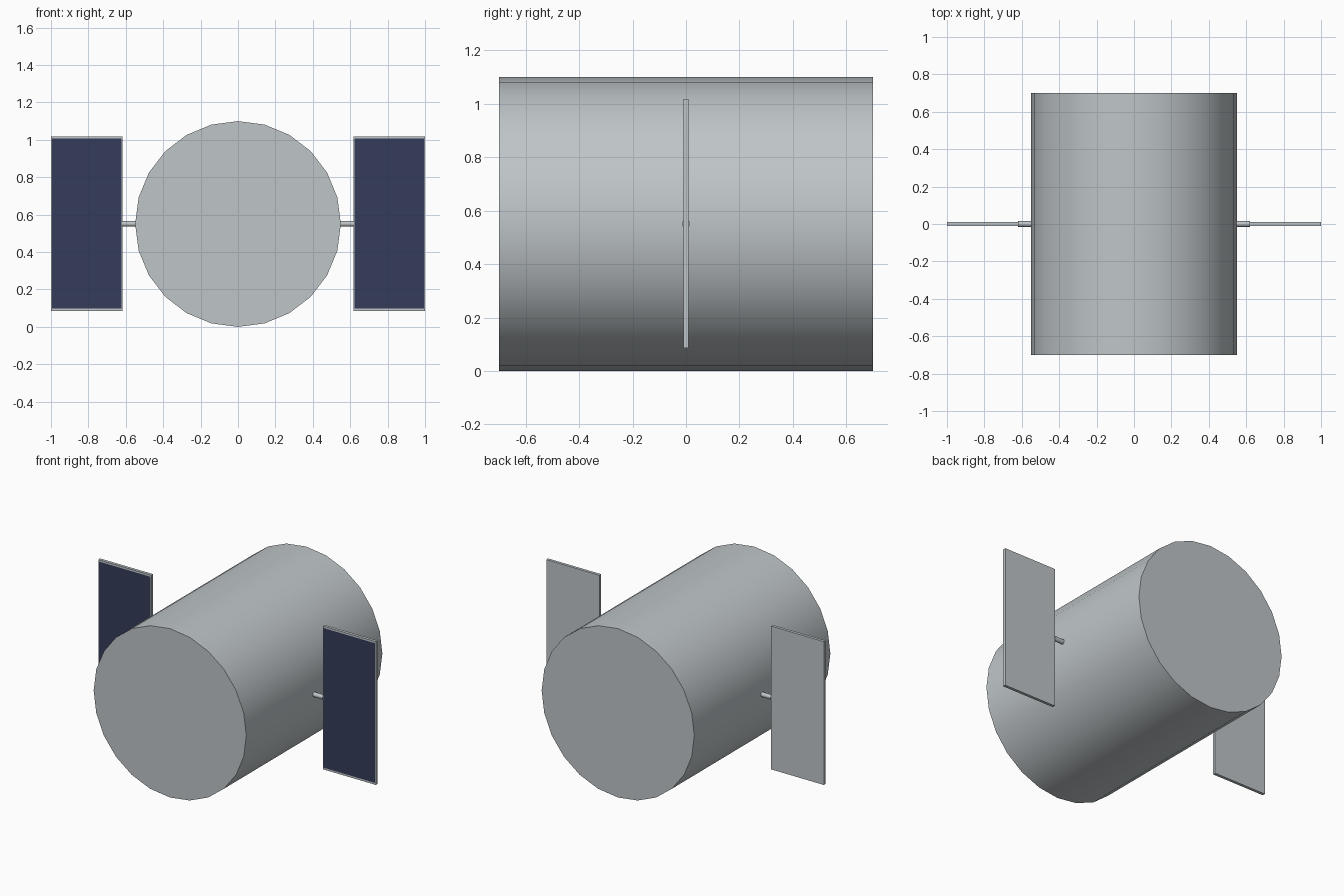
import bpy, bmesh, math
from mathutils import Matrix, Vector

cube = bpy.data.objects.get("Cube")
if cube:
    bpy.data.objects.remove(cube, do_unlink=True)


def material(name, color):
    mat = bpy.data.materials.new(name)
    mat.use_nodes = True
    mat.diffuse_color = color
    mat.node_tree.nodes["Principled BSDF"].inputs["Base Color"].default_value = color
    return mat


grey = material("light_grey_metal", (0.52, 0.56, 0.58, 1))
navy = material("navy_solar_cells", (0.035, 0.045, 0.10, 1))

CENTRE_Z = 0.55


def cylinder(name, radius, depth, sides, location, axis):
    """Smooth-sided cylinder lying along the given axis, a corner on top."""
    rotation = (math.pi / 2, 0, 0) if axis == "Y" else (0, math.pi / 2, 0)
    bpy.ops.mesh.primitive_cylinder_add(vertices=sides, radius=radius, depth=depth,
                                        location=location, rotation=rotation)
    obj = bpy.context.object
    obj.name = name
    obj.data.materials.append(grey)
    bpy.ops.object.shade_smooth_by_angle(angle=math.radians(40))
    return obj


def solar_panel(name, location, size):
    """Thin box with an inset field of cells on its front face."""
    bm = bmesh.new()
    bmesh.ops.create_cube(bm, size=1)
    front = min(bm.faces, key=lambda f: f.calc_center_median().y)
    bmesh.ops.inset_region(bm, faces=[front], thickness=0.018)
    front.material_index = 1
    bmesh.ops.transform(bm, verts=bm.verts,
                        matrix=Matrix.Diagonal(Vector(size)).to_4x4())
    mesh = bpy.data.meshes.new(name)
    bm.to_mesh(mesh)
    bm.free()
    mesh.materials.append(grey)
    mesh.materials.append(navy)
    obj = bpy.data.objects.new(name, mesh)
    obj.location = location
    bpy.context.collection.objects.link(obj)
    return obj


# Main drum
cylinder("body", 0.55, 1.4, 24, (0, 0, CENTRE_Z), "Y")

# Panels and their arms on both sides
for side, sign in (("left", 1), ("right", -1)):
    cylinder(side + "_arm", 0.015, 0.12, 12, (sign * 0.56, 0, CENTRE_Z + 0.001), "X")
    solar_panel(side + "_panel", (sign * 0.809, 0, CENTRE_Z + 0.002), (0.382, 0.019, 0.933))
